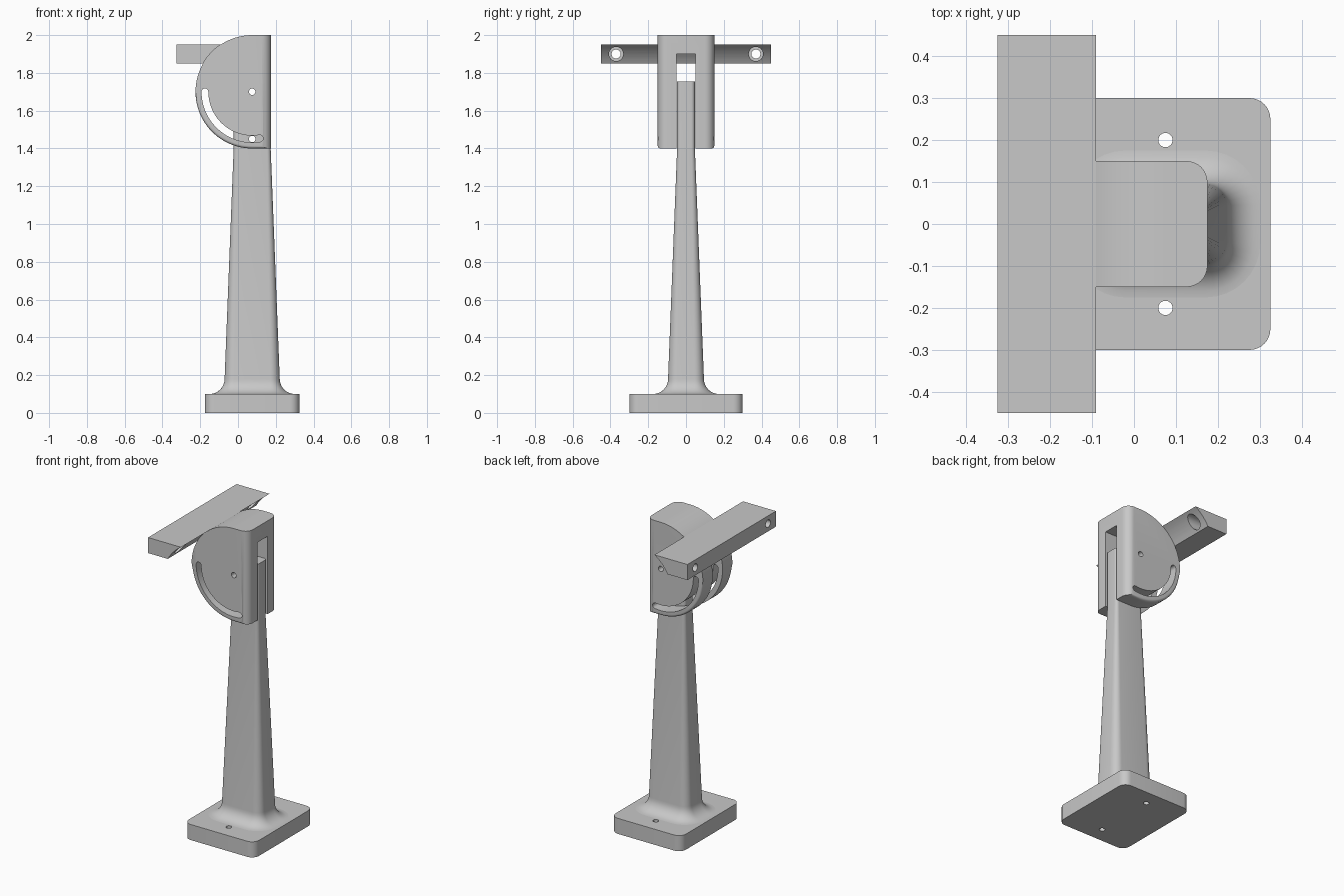
import bpy, bmesh
from math import sin, cos, pi, radians, asin, sqrt
from mathutils import Matrix

cube = bpy.data.objects.get("Cube")
if cube:
    bpy.data.objects.remove(cube)

CX, PIVOT_Z, DISC_R = 0.075, 1.7, 0.3

grey = bpy.data.materials.new("plain_grey")
grey.use_nodes = True
grey.diffuse_color = (0.58, 0.58, 0.58, 1)
grey.node_tree.nodes["Principled BSDF"].inputs["Base Color"].default_value = grey.diffuse_color


def finish(name, bm):
    bmesh.ops.recalc_face_normals(bm, faces=bm.faces)
    mesh = bpy.data.meshes.new(name)
    bm.to_mesh(mesh)
    bm.free()
    mesh.materials.append(grey)
    ob = bpy.data.objects.new(name, mesh)
    bpy.context.collection.objects.link(ob)
    return ob


def loft(name, rings):
    """Closed solid through rings of equal point count."""
    bm = bmesh.new()
    loops = [[bm.verts.new(p) for p in ring] for ring in rings]
    n = len(loops[0])
    for a, b in zip(loops, loops[1:]):
        for i in range(n):
            j = (i + 1) % n
            bm.faces.new((a[i], a[j], b[j], b[i]))
    bm.faces.new(loops[0])
    bm.faces.new(loops[-1])
    return finish(name, bm)


def prism_y(name, profile, half):
    """Extrude an (x, z) profile along y."""
    return loft(name, [[(x, y, z) for x, z in profile] for y in (-half, half)])


def rounded_rect(hx, hy, r, z, seg=8):
    pts = []
    for k, (sx, sy) in enumerate(((1, 1), (-1, 1), (-1, -1), (1, -1))):
        for i in range(seg + 1):
            a = pi / 2 * (k + i / seg)
            pts.append((CX + sx * (hx - r) + r * cos(a), sy * (hy - r) + r * sin(a), z))
    return pts


def arc(r, a0, a1, n, cx=CX, cz=PIVOT_Z):
    return [(cx + r * cos(a0 + (a1 - a0) * i / n), cz + r * sin(a0 + (a1 - a0) * i / n))
            for i in range(n + 1)]


def rod(r, length, axis, loc):
    bm = bmesh.new()
    bmesh.ops.create_cone(bm, cap_ends=True, segments=32, radius1=r, radius2=r, depth=length)
    turn = {"X": Matrix.Rotation(pi / 2, 4, "Y"), "Y": Matrix.Rotation(pi / 2, 4, "X"),
            "Z": Matrix()}[axis]
    bm.transform(Matrix.Translation(loc) @ turn)
    return finish("cutter", bm)


def cut(ob, *cutters):
    bpy.context.view_layer.objects.active = ob
    for c in cutters:
        c.hide_render = True
        mod = ob.modifiers.new("cut", "BOOLEAN")
        mod.operation, mod.solver, mod.object = "DIFFERENCE", "EXACT", c
        bpy.ops.object.modifier_apply(modifier=mod.name)
        bpy.data.objects.remove(c)


def smooth(ob):
    bpy.ops.object.select_all(action="DESELECT")
    ob.select_set(True)
    bpy.context.view_layer.objects.active = ob
    bpy.ops.object.shade_smooth_by_angle(angle=radians(30))


# Base plate with two screw holes
base = loft("base_plate", [rounded_rect(0.25, 0.3, 0.05, z) for z in (0, 0.1)])
cut(base, *[rod(0.017, 0.4, "Z", (CX, s * 0.2, 0.05)) for s in (-1, 1)])

# Tapered post with a flared foot and a straight tongue on top
rings = []
for i in range(9):
    t = pi / 2 * i / 8
    off = 0.08 * (1 - sin(t))
    rings.append(rounded_rect(0.146 + off, 0.095 + off, 0.05 + off, 0.1 + 0.08 * (1 - cos(t))))
rings += [rounded_rect(0.098, 0.047, 0.02, z) for z in (1.4, 1.755)]
post = loft("post", rings)
cut(post, *[rod(0.017, 0.6, "Y", (CX, 0, z)) for z in (PIVOT_Z, 1.45)])


# Forked head: half disc joined to a block, back corners and lower rim rounded
def inset(y, r):
    d = max(0, abs(y) - 0.15 + r)
    return r - sqrt(max(0, r * r - d * d))


def head_ring(y):
    rim, right = inset(y, 0.014), CX + 0.1 - inset(y, 0.05)
    pts = []
    for i in range(49):
        a = pi / 2 + pi * i / 48
        r = DISC_R - rim * min(1, max(0, -4 * sin(a)))
        pts.append((CX + r * cos(a), y, PIVOT_Z + r * sin(a)))
    return pts + [(right, y, 1.4 + rim), (right, y, 2.0)]


steps = [0.1 + 0.05 * sin(pi / 2 * i / 8) for i in range(9)]
head = loft("forked_head", [head_ring(y) for y in [-s for s in reversed(steps)] + steps])

# Curved adjustment slot, pivot hole and fork gap
a0, a1, w = pi, 3 * pi / 2 + asin(0.16), 0.018
far_end = arc(w, a1, a1 + pi, 8, CX + 0.25 * cos(a1), PIVOT_Z + 0.25 * sin(a1))
near_end = arc(w, 0, pi, 8, CX - 0.25, PIVOT_Z)
slot = prism_y("cutter", arc(0.25 + w, a0, a1, 32)[:-1] + far_end[:-1]
               + arc(0.25 - w, a1, a0, 32)[:-1] + near_end[:-1], 0.4)
gap = prism_y("cutter", [(-0.5, 1.3), (0.5, 1.3), (0.5, 1.9), (-0.5, 1.9)], 0.05)
cut(head, slot, rod(0.017, 0.6, "Y", (CX, 0, PIVOT_Z)), gap)

# Cross bar, hollowed to sit against the disc, with counterbored holes
low, high = pi - asin(0.15 / DISC_R), pi - asin(0.25 / DISC_R)
bar = prism_y("cross_bar", [(-0.325, 1.95), (-0.325, 1.85)] + arc(DISC_R, low, high, 10), 0.45)
cut(bar, *[rod(r, 0.4, "X", (x, s * 0.37, 1.9))
           for s in (-1, 1) for r, x in ((0.024, -0.2), (0.038, -0.07))])

for ob in (base, post, head, bar):
    smooth(ob)
